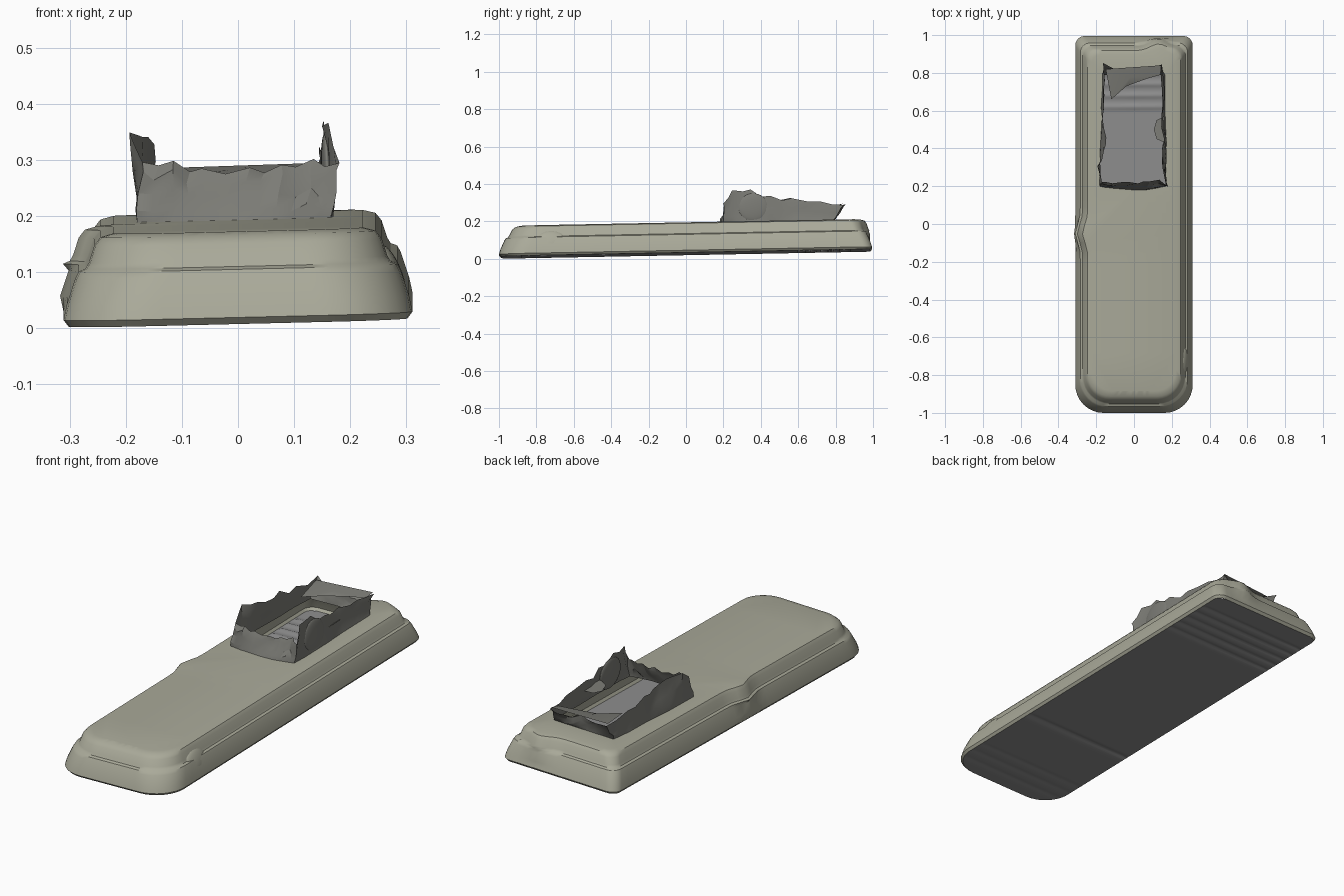
import bpy, bmesh, math, random
from mathutils import Vector

if "Cube" in bpy.data.objects:
    bpy.data.objects.remove(bpy.data.objects["Cube"])

random.seed(4)


def material(name, rgb):
    m = bpy.data.materials.new(name)
    m.diffuse_color = (*rgb, 1)
    m.use_nodes = True
    m.node_tree.nodes["Principled BSDF"].inputs["Base Color"].default_value = m.diffuse_color
    return m


OLIVE = material("olive_grey", (0.40, 0.40, 0.32))
DARK = material("dark_grey", (0.20, 0.20, 0.18))
GREY = material("underside_grey", (0.27, 0.27, 0.27))


def finish(bm, name, mat, angle=35, normals=True):
    if normals:
        bmesh.ops.recalc_face_normals(bm, faces=bm.faces)
    mesh = bpy.data.meshes.new(name)
    bm.to_mesh(mesh)
    bm.free()
    mesh.shade_smooth()
    mesh.set_sharp_from_angle(angle=math.radians(angle))
    mesh.materials.append(mat)
    ob = bpy.data.objects.new(name, mesh)
    bpy.context.collection.objects.link(ob)
    return ob


def tilt(x, y, z):
    # whole body leans up towards the back and slightly to the right
    return Vector((x, y, z + 0.019 * (y + 1) + 0.015 * (x / 0.62 + 0.5)))


def bridge(bm, a, b):
    n = len(a)
    for i in range(n):
        j = (i + 1) % n
        bm.faces.new((a[i], a[j], b[j], b[i]))


def outline(w, y0, y1, rf, rb):
    # rounded rectangle with subdivided sides
    corners = [(w - rf, y0 + rf, rf, -90), (w - rb, y1 - rb, rb, 0),
               (-w + rb, y1 - rb, rb, 90), (-w + rf, y0 + rf, rf, 180)]
    pts = []
    for k, (cx, cy, r, a0) in enumerate(corners):
        for i in range(9):
            a = math.radians(a0 + 90 * i / 8)
            pts.append((cx + r * math.cos(a), cy + r * math.sin(a)))
        nx, ny, nr, na = corners[(k + 1) % 4]
        a = math.radians(na)
        q, p = (nx + nr * math.cos(a), ny + nr * math.sin(a)), pts[-1]
        n = 36 if k % 2 == 0 else 16
        for i in range(1, n):
            t = i / n
            pts.append((p[0] + (q[0] - p[0]) * t, p[1] + (q[1] - p[1]) * t))
    return pts


def gauss(t, c, s):
    return math.exp(-((t - c) / s) ** 2)


# torn collar: base x, y and upper rim x, y, z
TEAR = [
    (-.18, .20, -.17, .22, .30), (-.12, .19, -.12, .21, .30), (-.06, .185, -.06, .22, .28),
    (0, .18, .02, .22, .285), (.06, .18, .08, .22, .29), (.12, .19, .13, .23, .30),
    (.165, .20, .175, .20, .30), (.17, .27, .16, .25, .37), (.17, .35, .15, .35, .365),
    (.17, .45, .155, .45, .335), (.165, .58, .145, .57, .325), (.165, .70, .15, .72, .305),
    (.165, .79, .145, .84, .29), (.09, .79, .08, .82, .27), (.02, .79, .01, .80, .285),
    (-.06, .79, -.07, .81, .27), (-.16, .79, -.16, .85, .295), (-.17, .68, -.16, .68, .30),
    (-.17, .56, -.165, .56, .32), (-.175, .46, -.145, .46, .325), (-.18, .38, -.155, .38, .345),
    (-.18, .29, -.19, .31, .355)]
TOP_Z = 0.163

# stepped hollow shell: half width, front y, back y, z, front and back corner radius
RINGS = [
    (.302, -.988, .985, .000, .14, .04), (.311, -1.0, .995, .012, .15, .05),
    (.305, -.992, .985, .040, .15, .05), (.290, -.972, .965, .085, .15, .05),
    (.284, -.965, .958, .097, .15, .05), (.272, -.952, .946, .102, .14, .05),
    (.266, -.946, .940, .112, .14, .05), (.256, -.930, .930, .143, .13, .05),
    (.245, -.912, .918, .157, .12, .05), (.222, -.885, .895, TOP_Z, .11, .04)]
bm = bmesh.new()
loops = []
for k, (w, y0, y1, z, rf, rb) in enumerate(RINGS):
    ring = []
    for x, y in outline(w, y0, y1, rf, rb):
        if k > 1 and x < -w + 0.01:
            x -= (0.012 if k < 4 else 0.028) * gauss(y, -.05, .06)
        if k > 2 and y > y1 - 0.01:
            y += (0.02 if k < 5 else 0.035) * gauss(x, .13, .06)
        ring.append(bm.verts.new(tilt(x, y, z)))
    if loops:
        bridge(bm, loops[-1], ring)
    loops.append(ring)
# flat top with the opening left free
hole = [bm.verts.new(tilt(x, y, TOP_Z)) for x, y, *_ in TEAR]
edges = [bm.edges.new((hole[i - 1], hole[i])) for i in range(len(hole))]
top = loops[-1]
edges += [bm.edges.get((top[i - 1], top[i])) for i in range(len(top))]
bmesh.ops.triangle_fill(bm, edges=edges, use_beauty=True, normal=(0, 0, 1))
inside = [f for f in bm.faces if all(v in hole for v in f.verts)]
bmesh.ops.delete(bm, geom=inside, context='FACES_ONLY')
finish(bm, "body_shell", OLIVE)

# underside plate with cross grooves
bm = bmesh.new()
W, Y0, Y1, ZB, RF, RB = RINGS[0]
N, prev = 240, None
for i in range(N + 1):
    y = Y0 + (Y1 - Y0) * i / N
    half = W
    if y < Y0 + RF:
        half -= RF - math.sqrt(max(0, RF ** 2 - (Y0 + RF - y) ** 2))
    if y > Y1 - RB:
        half -= RB - math.sqrt(max(0, RB ** 2 - (y - Y1 + RB) ** 2))
    dip = 0.008 * gauss(y, -.42, .018)
    for c in (.62, .68, .74, .80, .86):
        dip += 0.007 * gauss(y, c, .014)
    for c in (-.90, -.83, -.76):
        dip += 0.003 * gauss(y, c, .015)
    row = [bm.verts.new(tilt(half * s, y, dip * (abs(s) < 0.99)))
           for s in (-1, -.93, 0, .93, 1)]
    if prev:
        for a in range(4):
            bm.faces.new((prev[a], row[a], row[a + 1], prev[a + 1]))
    prev = row
finish(bm, "underside_plate", GREY, 50, normals=False)

# torn collar walls standing round the opening
bm = bmesh.new()
rows = []
for t in (0, .2, .5, .8, 1):
    ring = []
    for i, (bx, by, tx, ty, tz) in enumerate(TEAR):
        n = TEAR[(i + 1) % len(TEAR)]
        for h in (0, .5):
            x, y = bx + (n[0] - bx) * h, by + (n[1] - by) * h
            ux, uy, uz = (p + (q - p) * h for p, q in zip((tx, ty, tz), n[2:]))
            base = tilt(x, y, TOP_Z)
            rim = Vector((ux, uy, uz - (0.012 if h else 0)))
            p = base.lerp(rim, t)
            if t > 0:
                j = 0.006
                p += Vector((random.uniform(-j, j), random.uniform(-j, j), random.uniform(-j, j)))
            ring.append(bm.verts.new(p))
    if rows:
        bridge(bm, rows[-1], ring)
    rows.append(ring)
finish(bm, "torn_collar", DARK, 25)

# folded flaps inside the collar
for name, pts in (
        ("back_flap", [(-.15, .82, .285), (-.12, .66, .27), (-.04, .73, .27),
                       (.07, .77, .28), (.14, .79, .285), (.145, .84, .295)]),
        ("right_flap", [(.165, .43, .27), (.16, .57, .27), (.12, .55, .26),
                        (.105, .50, .255), (.12, .45, .26)])):
    bm = bmesh.new()
    f = bm.faces.new([bm.verts.new(p) for p in pts])
    bmesh.ops.poke(bm, faces=[f])
    finish(bm, name, DARK)

# round swellings on the side edge and the collar
for name, loc, size, lean, mat in (
        ("side_button", (.272, -.72, .092), (.022, .085, .062), -20, OLIVE),
        ("collar_disc", (.160, .36, .275), (.012, .08, .075), -3, DARK)):
    bpy.ops.mesh.primitive_uv_sphere_add(segments=24, ring_count=12, radius=1, location=loc,
                                         rotation=(0, math.radians(lean), 0))
    ob = bpy.context.object
    ob.name, ob.scale = name, size
    ob.data.shade_smooth()
    ob.data.materials.append(mat)
